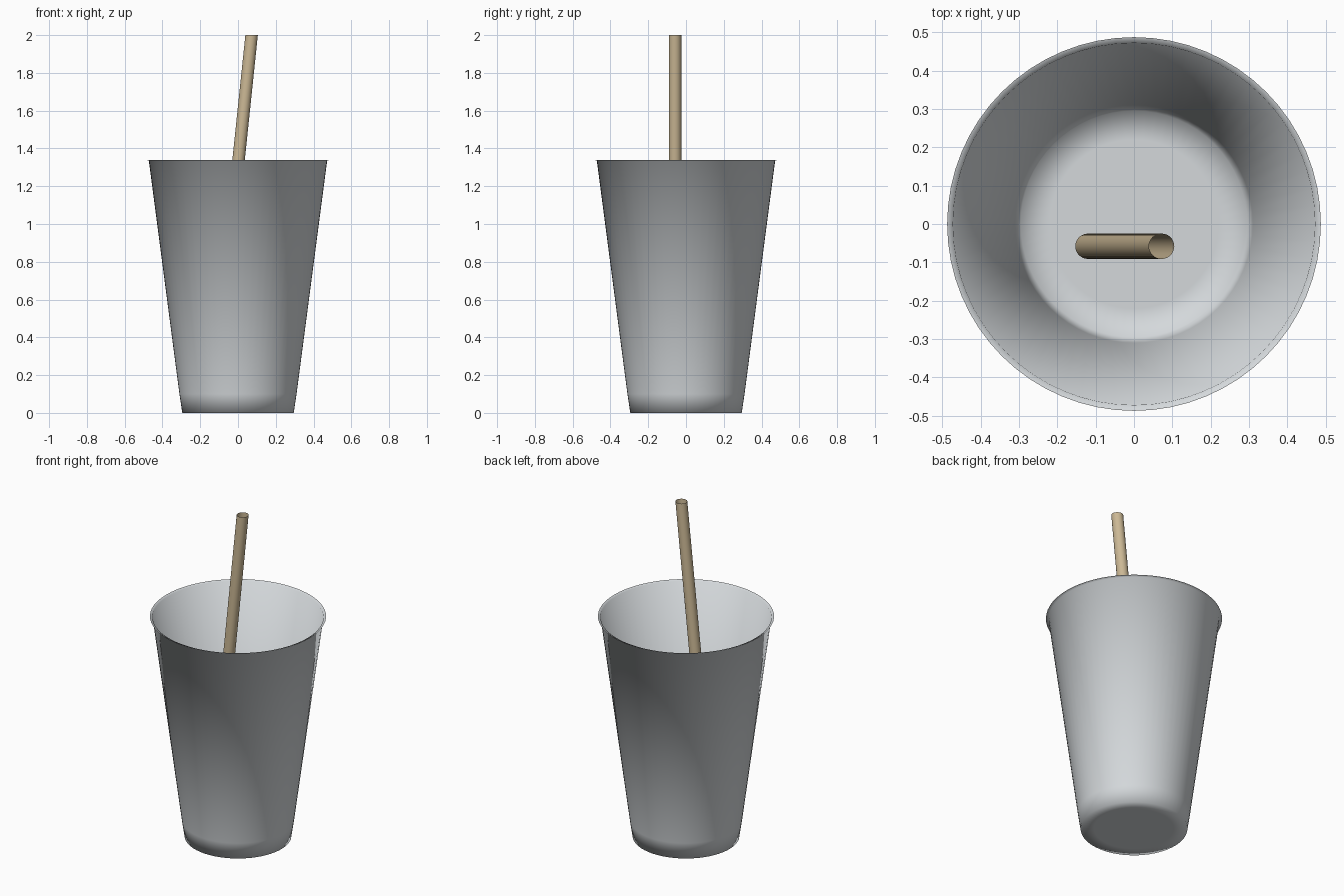
import bpy
import math

if "Cube" in bpy.data.objects:
    bpy.data.objects.remove(bpy.data.objects["Cube"], do_unlink=True)


def material(name, rgb):
    mat = bpy.data.materials.new(name)
    mat.use_nodes = True
    mat.diffuse_color = (*rgb, 1)
    mat.node_tree.nodes["Principled BSDF"].inputs["Base Color"].default_value = (*rgb, 1)
    return mat


def ringed_surface(name, rings, sides, mat, closed_base=False):
    """Thin smooth skin through horizontal rings given as (x, y, z, radius)."""
    verts, faces = [], []
    for x, y, z, r in rings:
        for i in range(sides):
            a = math.tau * i / sides
            verts.append((x + r * math.cos(a), y + r * math.sin(a), z))
    for k in range(len(rings) - 1):
        for i in range(sides):
            j = (i + 1) % sides
            low, high = k * sides, (k + 1) * sides
            faces.append((low + i, low + j, high + j, high + i))
    if closed_base:
        faces.append(tuple(reversed(range(sides))))
    mesh = bpy.data.meshes.new(name)
    mesh.from_pydata(verts, [], faces)
    mesh.materials.append(mat)
    mesh.shade_smooth()
    obj = bpy.data.objects.new(name, mesh)
    bpy.context.collection.objects.link(obj)
    return obj


grey = material("pale grey", (0.66, 0.69, 0.71))
tan = material("tan", (0.60, 0.48, 0.30))

# Cup: flat floor, softened base corner, tapered wall and thin flat lip
cup_profile = [(0.22, 0), (0.295, 0), (0.31, 0.1), (0.472, 1.335), (0.487, 1.34)]
ringed_surface("cup", [(0, 0, z, r) for r, z in cup_profile], 64, grey, closed_base=True)

# Straw: open leaning tube with level ends
ringed_surface("straw", [(-0.12, -0.058, 0.16, 0.033), (0.072, -0.058, 2.0, 0.033)], 32, tan)
